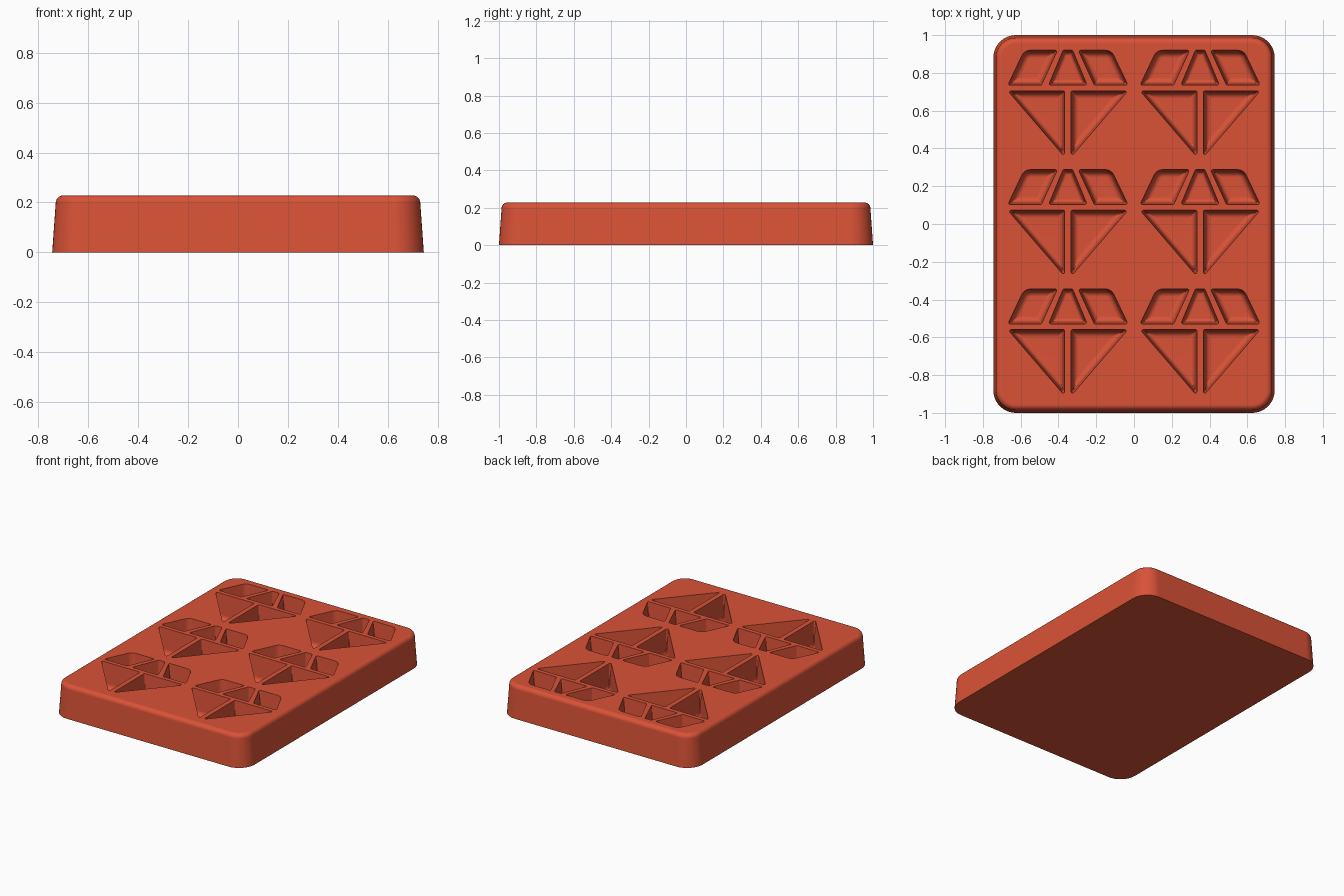
import bpy, bmesh, math
from mathutils import Vector

if "Cube" in bpy.data.objects:
    bpy.data.objects.remove(bpy.data.objects["Cube"], do_unlink=True)

HEIGHT = 0.228
DEPTH = 0.17
DRAFT = 0.075      # sideways lean of walls per unit of height


def outline(corners, inset, steps):
    """Inset a counter-clockwise polygon of (x, y, radius) and round its corners."""
    pts = [Vector(c[:2]) for c in corners]
    result = []
    for i, p in enumerate(pts):
        before = (p - pts[i - 1]).normalized()
        after = (pts[(i + 1) % len(pts)] - p).normalized()
        n1, n2 = Vector((-before.y, before.x)), Vector((-after.y, after.x))
        r = max(corners[i][2] - inset, 0.004)
        centre = p + (n1 + n2) * (inset + r) / (1 + n1.dot(n2))
        start = math.atan2(n1.y, n1.x)
        turn = math.acos(max(-1, min(1, n1.dot(n2))))
        for k in range(steps + 1):
            a = start + turn * k / steps
            result.append(centre - r * Vector((math.cos(a), math.sin(a))))
    return result


def loft(bm, corners, levels, steps):
    """Stack rounded outlines at (inset, z) levels, bottom to top, and cap both ends."""
    rings = [[bm.verts.new((p.x, p.y, z)) for p in outline(corners, d, steps)]
             for d, z in levels]
    for low, high in zip(rings, rings[1:]):
        for i in range(len(low)):
            j = (i + 1) % len(low)
            bm.faces.new((low[i], low[j], high[j], high[i]))
    bm.faces.new(rings[0][::-1])
    bm.faces.new(rings[-1])


def make_object(name, bm):
    mesh = bpy.data.meshes.new(name)
    bm.to_mesh(mesh)
    bm.free()
    obj = bpy.data.objects.new(name, mesh)
    bpy.context.collection.objects.link(obj)
    return obj


# Terracotta red material
red = bpy.data.materials.new("brick_red")
red.use_nodes = True
red.diffuse_color = (0.70, 0.085, 0.038, 1)
red.node_tree.nodes["Principled BSDF"].inputs["Base Color"].default_value = red.diffuse_color

# Tray body: tapered slab with rounded corners and a rounded top edge
X, Y, R, EDGE = 0.745, 1.0, 0.12, 0.03
base = [(-X, -Y, R), (X, -Y, R), (X, Y, R), (-X, Y, R)]
levels = [(0, 0)]
for k in range(7):
    a = math.radians(15 * k)
    levels.append((0.014 + EDGE * (1 - math.cos(a)), HEIGHT - EDGE + EDGE * math.sin(a)))
bm = bmesh.new()
loft(bm, base, levels, 10)
tray = make_object("mould_tray", bm)
tray.data.materials.append(red)

# Pocket outlines of one gem, relative to the gap between crown and point
S = 0.008
side_facet = [(-0.318, 0.015, S), (-0.14, 0.015, S), (-0.055, 0.2, S), (-0.23, 0.2, 0.05)]
middle_facet = [(-0.102, 0.015, S), (0.102, 0.015, S), (0.025, 0.2, S), (-0.025, 0.2, S)]
point_facet = [(-0.318, -0.015, S), (-0.017, -0.365, S), (-0.017, -0.015, S)]


def mirrored(shape):
    return [(-x, y, r) for x, y, r in reversed(shape)]


def pocket(bm, shape, fillet, cx, cy):
    """Cutter with leaning walls and a filleted floor."""
    floor = HEIGHT - DEPTH
    wall = DRAFT * (DEPTH - fillet)
    levels = []
    for k in range(5):
        a = math.radians(90 - 22.5 * k)
        levels.append((wall + fillet * (1 - math.cos(a)), floor + fillet * (1 - math.sin(a))))
    levels += [(0, HEIGHT), (-0.002, HEIGHT + 0.027)]
    loft(bm, [(x + cx, y + cy, r) for x, y, r in shape], levels, 4)


# Six gems in two columns and three rows
bm = bmesh.new()
for cx in (-0.35, 0.35):
    for row in (-1, 0, 1):
        cy = 0.088 + row * 0.632
        pocket(bm, middle_facet, 0.018, cx, cy)
        for shape in (side_facet, point_facet):
            pocket(bm, shape, 0.03, cx, cy)
            pocket(bm, mirrored(shape), 0.03, cx, cy)
cutter = make_object("pocket_cutter", bm)
cutter.data.materials.append(red)
cutter.hide_render = True

# Cut the pockets, then discard the cutter
cut = tray.modifiers.new("pockets", "BOOLEAN")
cut.operation = "DIFFERENCE"
cut.solver = "EXACT"
cut.object = cutter
bpy.ops.object.select_all(action="DESELECT")
bpy.context.view_layer.objects.active = tray
tray.select_set(True)
bpy.ops.object.modifier_apply(modifier=cut.name)
bpy.data.objects.remove(cutter, do_unlink=True)

# Smooth fillets, crisp pocket rims
bpy.ops.object.shade_smooth_by_angle(angle=math.radians(35))
weighted = tray.modifiers.new("even_shading", "WEIGHTED_NORMAL")
weighted.keep_sharp = True
